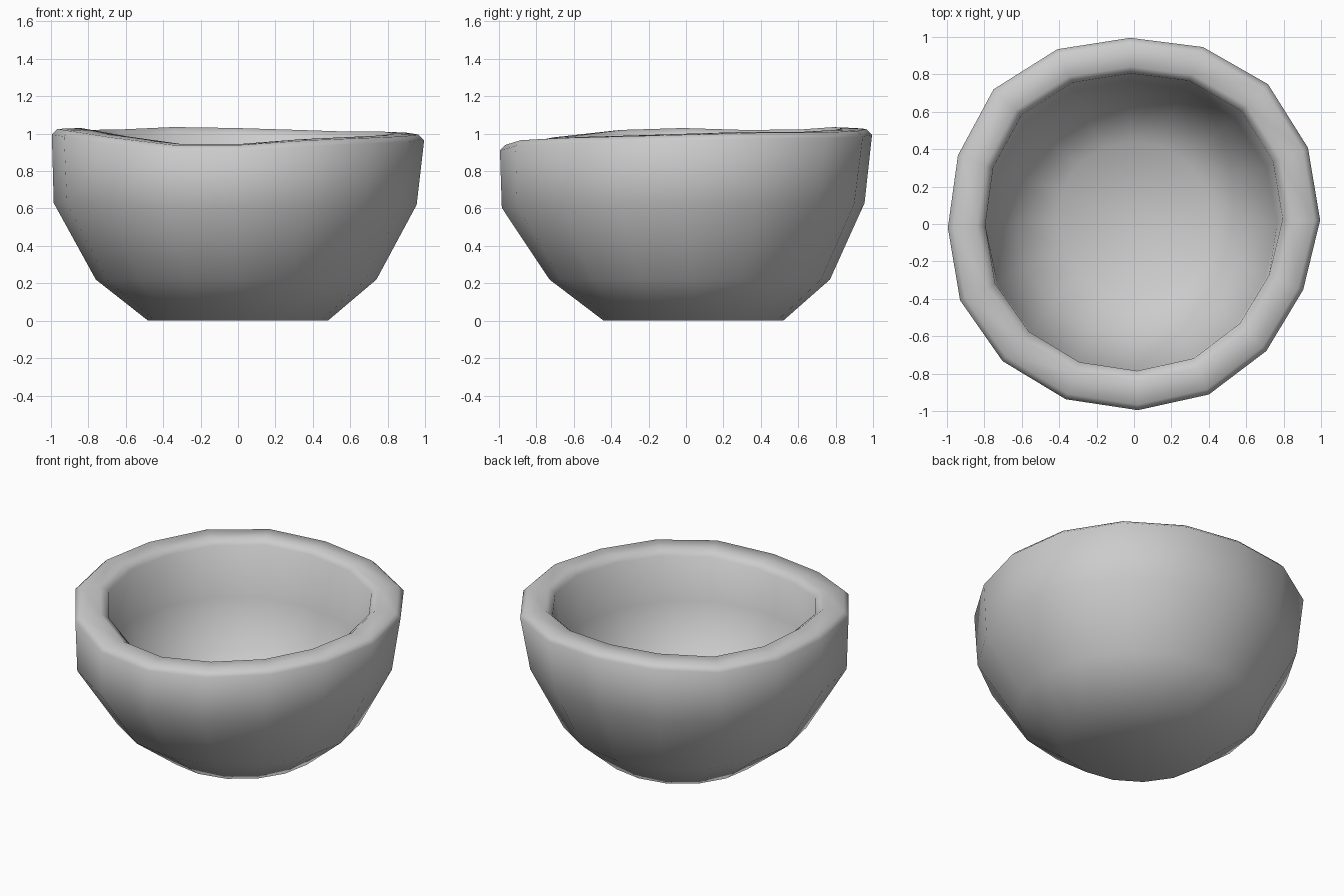
import bpy, bmesh, math

N = 16
# Uneven hand-made rim height, one value per side (counter-clockwise from +x)
RIM = [1.0, 1.01, 1.01, 1.02, 1.03, 1.035, 1.022, 1.02,
       1.03, 1.02, 0.985, 0.945, 0.945, 0.97, 0.982, 0.99]
# Slight irregularity of the outline
WOBBLE = [1.0, 1.02, 1.04, 1.02, 1.0, 1.025, 1.045, 1.015,
          1.0, 1.02, 1.02, 1.01, 1.0, 1.0, 0.985, 0.975]

# Wall section: radius, height, centre x, centre y, share of the rim unevenness
PROFILE = [
    (0.48, 0.00, 0.00, 0.04, 0.0),
    (0.75, 0.22, -0.01, 0.02, 0.0),
    (0.97, 0.62, -0.015, -0.015, 0.3),
    (0.995, 0.965, 0.0, 0.0, 1.0),
    (0.965, 0.995, 0.0, 0.0, 1.0),
    (0.84, 1.00, 0.0, 0.0, 1.0),
    (0.795, 0.965, 0.0, 0.01, 1.0),
    (0.775, 0.65, -0.01, -0.01, 0.3),
    (0.62, 0.36, -0.01, 0.02, 0.0),
    (0.41, 0.20, 0.0, 0.03, 0.0),
]


def build_bowl():
    bm = bmesh.new()
    rings = []
    for r, z, cx, cy, share in PROFILE:
        ring = []
        for k in range(N):
            a = math.radians(22.5 * k + 1.2)
            rr = r * (1 + (WOBBLE[k] - 1) * min(1, 0.3 + share))
            ring.append(bm.verts.new((cx + rr * math.cos(a), cy + rr * math.sin(a),
                                      z + share * (RIM[k] - 1))))
        rings.append(ring)
    # Wall, rim and inside
    for a, b in zip(rings, rings[1:]):
        for k in range(N):
            n = (k + 1) % N
            bm.faces.new((a[k], a[n], b[n], b[k]))
    # Base and inner floor
    bm.faces.new(rings[0][::-1])
    bm.faces.new(rings[-1])
    bmesh.ops.recalc_face_normals(bm, faces=bm.faces[:])
    for f in bm.faces:
        f.smooth = True
    mesh = bpy.data.meshes.new("bowl")
    bm.to_mesh(mesh)
    bm.free()
    obj = bpy.data.objects.new("bowl", mesh)
    bpy.context.collection.objects.link(obj)


build_bowl()
